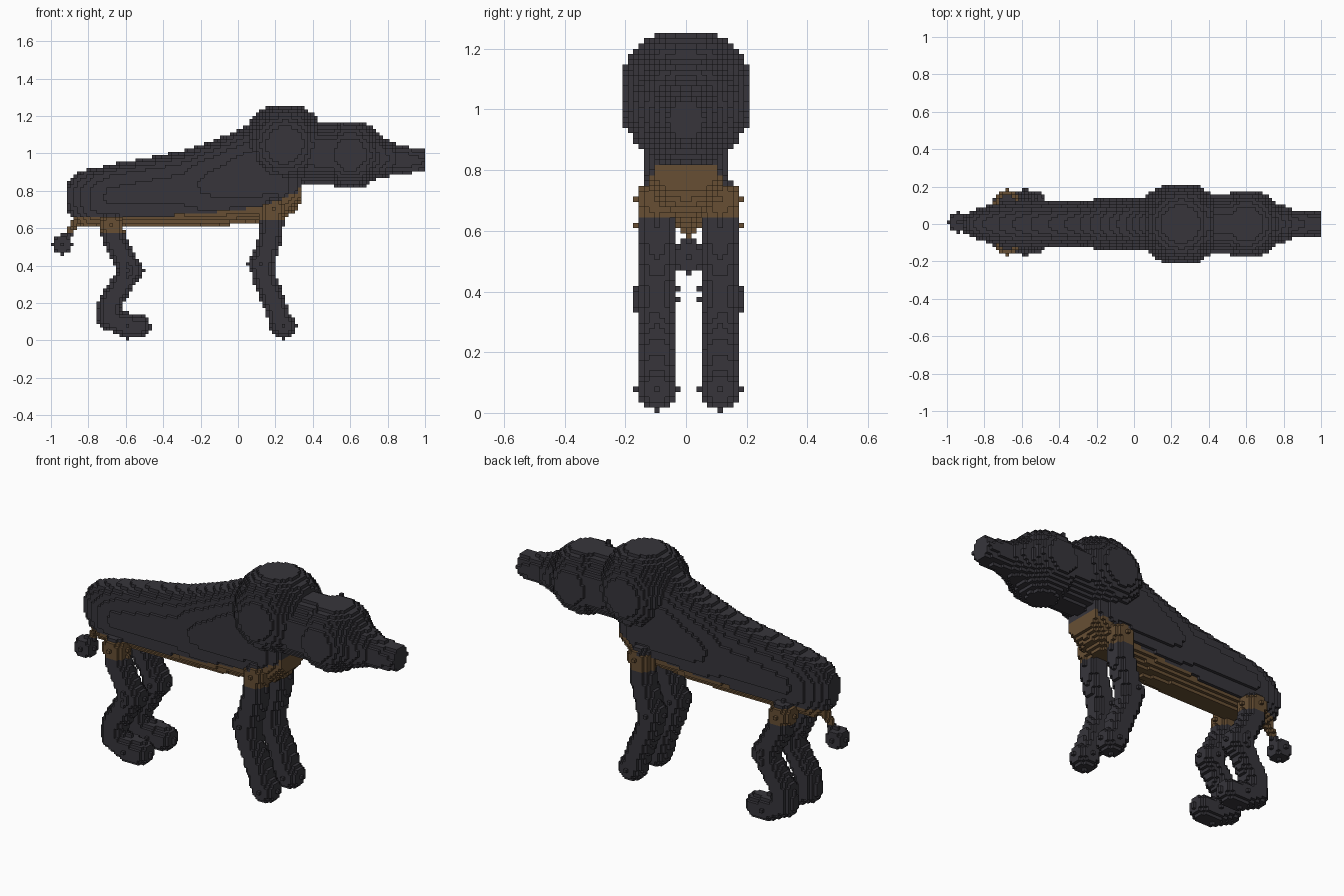
import bpy, bmesh, math
from mathutils import Vector

cube = bpy.data.objects.get("Cube")
if cube:
    bpy.data.objects.remove(cube, do_unlink=True)

V = 2 / 115                      # block size
MID = V / 2                      # mirror plane of the limbs, on a block centre


def material(name, rgb):
    m = bpy.data.materials.new(name)
    m.use_nodes = True
    col = (*rgb, 1)
    m.diffuse_color = col
    bsdf = m.node_tree.nodes["Principled BSDF"]
    bsdf.inputs["Base Color"].default_value = col
    bsdf.inputs["Roughness"].default_value = 0.9
    return m


MATS = [material("charcoal fur", (0.038, 0.036, 0.044)),
        material("tan belly", (0.135, 0.078, 0.034))]


def lerp(points, x):
    """Value at x of a polyline of (x, value) points."""
    if x <= points[0][0]:
        return points[0][1]
    for (x0, a), (x1, b) in zip(points, points[1:]):
        if x <= x1:
            return a + (b - a) * (x - x0) / (x1 - x0)
    return points[-1][1]


def cells(lo, hi, inside):
    """Blocks within a box whose centres pass the test."""
    i0, i1 = max(0, int((lo[0] + 1) / V) - 1), min(114, int((hi[0] + 1) / V) + 1)
    j0, j1 = math.floor(lo[1] / V) - 1, math.ceil(hi[1] / V) + 1
    k0, k1 = max(0, int(lo[2] / V) - 1), int(hi[2] / V) + 1
    return {(i, j, k) for i in range(i0, i1 + 1) for j in range(j0, j1 + 1)
            for k in range(k0, k1 + 1)
            if inside((i + .5) * V - 1, (j + .5) * V, (k + .5) * V)}


def ball(c, r, cap=1.0):
    """Ball whose six poles are cut flat at cap * r."""
    def test(x, y, z):
        d = (x - c[0], y - c[1], z - c[2])
        return sum(t * t for t in d) <= r * r and max(map(abs, d)) <= cap * r
    return cells([t - r for t in c], [t + r for t in c], test)


def limb(a, b, ra, rb):
    """Round-ended limb tapering from a to b."""
    a, b = Vector(a), Vector(b)
    ab, r = b - a, max(ra, rb)

    def test(x, y, z):
        p = Vector((x, y, z))
        t = min(1, max(0, (p - a).dot(ab) / ab.length_squared))
        return (p - a - ab * t).length <= ra + (rb - ra) * t
    return cells([min(s, t) - r for s, t in zip(a, b)],
                 [max(s, t) + r for s, t in zip(a, b)], test)


def joint(c):
    """Ball of four blocks radius, snapped to the block grid."""
    s = (math.floor((c[0] + 1) / V) * V + MID - 1,
         math.floor(c[1] / V) * V + MID,
         math.floor(c[2] / V) * V + MID)
    return ball(s, 4.01 * V)


# Torso: side outline and width along x
TOP = [(-.91, .84), (-.89, .87), (-.84, .905), (-.6, .955), (-.3, 1.01),
       (-.1, 1.08), (.06, 1.15), (.2, 1.15), (.35, .9)]
BOTTOM = [(-.91, .69), (-.88, .65), (-.82, .605), (-.35, .605), (-.05, .62),
          (.08, .635), (.25, .65), (.3, .69), (.345, .74)]
WIDTH = [(-.91, .045), (-.85, .075), (-.78, .1), (-.7, .114), (-.3, .118),
         (-.2, .13), (.05, .14), (.25, .14), (.345, .1)]
BELLY_LINE = [(-.9, .655), (-.5, .658), (0, .695), (.15, .725), (.25, .765),
              (.31, .785), (.345, .83)]


def in_torso(x, y, z):
    if not -.905 < x < .345:
        return False
    t, b = lerp(TOP, x), lerp(BOTTOM, x)
    u = abs(y) / lerp(WIDTH, x)
    v = abs(z - (t + b) / 2) / ((t - b) / 2)
    return u ** 2.3 + v ** 2.3 <= 1.03


parts = {}
parts["torso"] = cells((-.92, -.15, .58), (.36, .15, 1.2), in_torso)
parts["shoulder_hump"] = ball((.25, 0, 1.045), .224, .92)
parts["neck"] = limb((.33, 0, 1.0), (.56, 0, 1.0), .162, .166)
parts["head"] = (ball((.6, 0, .995), .187, .92)
                 | limb((.6, 0, .99), (.85, 0, .967), .175, .078))
parts["snout"] = limb((.83, 0, .967), (1.03, 0, .96), .08, .058)
parts["tail"] = (limb((-.84, MID, .67), (-.89, MID, .59), .028, .018)
                 | limb((-.89, MID, .59), (-.93, MID, .53), .018, .018)
                 | ball((-1 + 3.5 * V, MID, 29.5 * V), 3.01 * V))

# Legs: joint positions (x, distance from the mirror plane, z)
HIND = [(-.68, .105, .625), (-.66, .105, .53), (-.575, .113, .375),
        (-.685, .105, .2), (-.692, .105, .12), (-.6, .105, .075), (-.53, .105, .075)]
FORE = [(.185, .105, .705), (.18, .105, .58), (.13, .105, .4),
        (.14, .105, .33), (.195, .105, .2), (.235, .105, .075)]

for side, s in (("left", 1), ("right", -1)):
    for name, path, balls in (("hind", HIND, (0, 2, 5)), ("fore", FORE, (0, 2, 5))):
        pts = [(x, MID + s * y, z) for x, y, z in path]
        leg = set()
        for a, b in zip(pts, pts[1:]):
            leg |= limb(a, b, 3.6 * V, 3.6 * V)
        for n in balls:
            leg |= joint(pts[n])
        parts[f"{side}_{name}_leg"] = leg
    # Thin upright ear
    parts[f"{side}_ear"] = cells((.53, s * .11 - .01, 1.07), (.56, s * .11 + .01, 1.16),
                                 lambda x, y, z: abs(x - .55) < V / 2 and
                                 abs(y - s * 6.5 * V) < V / 2 and 1.07 < z < 1.165)


def tan(name, x, z):
    """Tan below the belly line, down to the tops of the legs."""
    if name in ("torso", "tail") or "leg" in name:
        low = .638 if name.endswith("fore_leg") else .572
        return low < z < lerp(BELLY_LINE, x)
    return False


# Block surfaces: only faces that touch open space are built
SIDES = [((1, 0, 0), [(1, 0, 0), (1, 1, 0), (1, 1, 1), (1, 0, 1)]),
         ((-1, 0, 0), [(0, 0, 0), (0, 0, 1), (0, 1, 1), (0, 1, 0)]),
         ((0, 1, 0), [(0, 1, 0), (0, 1, 1), (1, 1, 1), (1, 1, 0)]),
         ((0, -1, 0), [(0, 0, 0), (1, 0, 0), (1, 0, 1), (0, 0, 1)]),
         ((0, 0, 1), [(0, 0, 1), (1, 0, 1), (1, 1, 1), (0, 1, 1)]),
         ((0, 0, -1), [(0, 0, 0), (0, 1, 0), (1, 1, 0), (1, 0, 0)])]
solid = set().union(*parts.values())
taken = set()

for name, blocks in parts.items():
    own = blocks - taken
    taken |= own
    bm, verts = bmesh.new(), {}
    for i, j, k in sorted(own):
        colour = int(tan(name, (i + .5) * V - 1, (k + .5) * V))
        for (dx, dy, dz), corners in SIDES:
            if (i + dx, j + dy, k + dz) in solid:
                continue
            loop = []
            for a, b, c in corners:
                key = (i + a, j + b, k + c)
                if key not in verts:
                    verts[key] = bm.verts.new((key[0] * V - 1, key[1] * V, key[2] * V))
                loop.append(verts[key])
            bm.faces.new(loop).material_index = colour
    mesh = bpy.data.meshes.new(name)
    bm.to_mesh(mesh)
    bm.free()
    for m in MATS:
        mesh.materials.append(m)
    bpy.context.collection.objects.link(bpy.data.objects.new(name, mesh))
